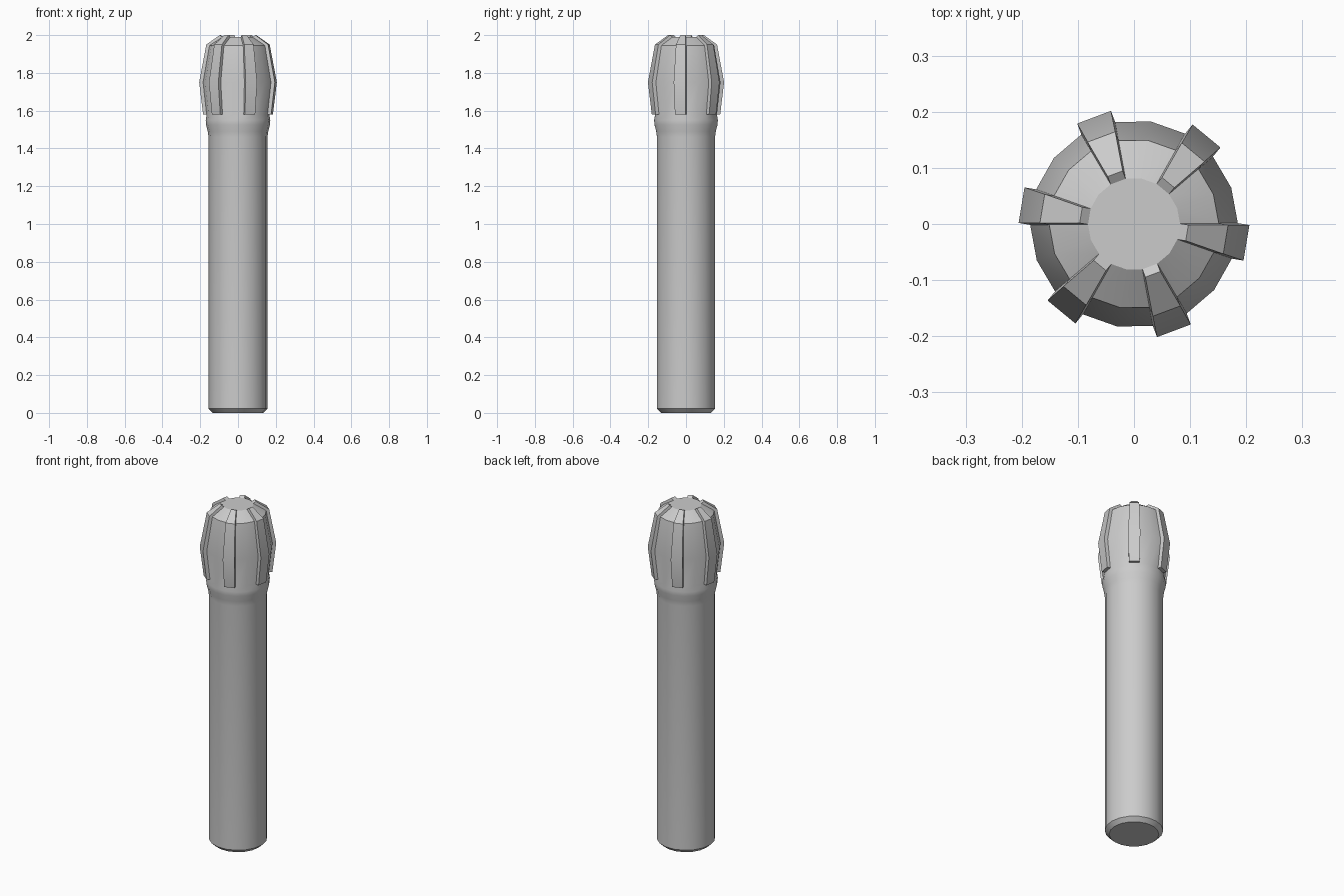
import bpy, bmesh, math
from mathutils import Vector

if "Cube" in bpy.data.objects:
    bpy.data.objects.remove(bpy.data.objects["Cube"])

SIDES = 18
PHASE = math.radians(0.5)
STEP = 2 * math.pi / SIDES

# lathe profile (radius, z): chamfered foot, shaft, flared collar, barrel head
profile = [(0.133, 0.0), (0.156, 0.022), (0.156, 1.46), (0.160, 1.49),
           (0.169, 1.525), (0.171, 1.55), (0.166, 1.58), (0.185, 1.75),
           (0.151, 1.945), (0.082, 1.99)]
RIB_START = 6
# rib offset (outward, up) for each ring of the head
rib_offset = [(0.019, 0.0), (0.021, 0.0), (0.017, 0.005), (0.015, 0.01)]

bm = bmesh.new()
rings = [[bm.verts.new((r * math.cos(PHASE + i * STEP),
                        r * math.sin(PHASE + i * STEP), z))
          for i in range(SIDES)] for r, z in profile]
bm.faces.new(rings[0][::-1])
bm.faces.new(rings[-1])
sectors = [[] for _ in range(SIDES)]
for k in range(len(rings) - 1):
    for i in range(SIDES):
        j = (i + 1) % SIDES
        f = bm.faces.new((rings[k][i], rings[k][j], rings[k + 1][j], rings[k + 1][i]))
        if k >= RIB_START:
            sectors[i].append(f)

# six ribs: every third facet of the head pushed outward
levels = [z for _, z in profile[RIB_START:]]
for i in range(2, SIDES, 3):
    a = PHASE + (i + 0.5) * STEP
    out = Vector((math.cos(a), math.sin(a), 0))
    res = bmesh.ops.extrude_face_region(bm, geom=sectors[i])
    for v in [g for g in res["geom"] if isinstance(g, bmesh.types.BMVert)]:
        lvl = min(range(len(levels)), key=lambda n: abs(levels[n] - v.co.z))
        dr, dz = rib_offset[lvl]
        v.co += out * dr + Vector((0, 0, dz))
    bmesh.ops.delete(bm, geom=[f for f in sectors[i] if f.is_valid], context='FACES_ONLY')

bmesh.ops.recalc_face_normals(bm, faces=bm.faces)
mesh = bpy.data.meshes.new("ribbed_pin")
bm.to_mesh(mesh)
bm.free()
pin = bpy.data.objects.new("ribbed_pin", mesh)
bpy.context.collection.objects.link(pin)
bpy.context.view_layer.objects.active = pin
pin.select_set(True)
bpy.ops.object.shade_smooth_by_angle(angle=math.radians(30))
